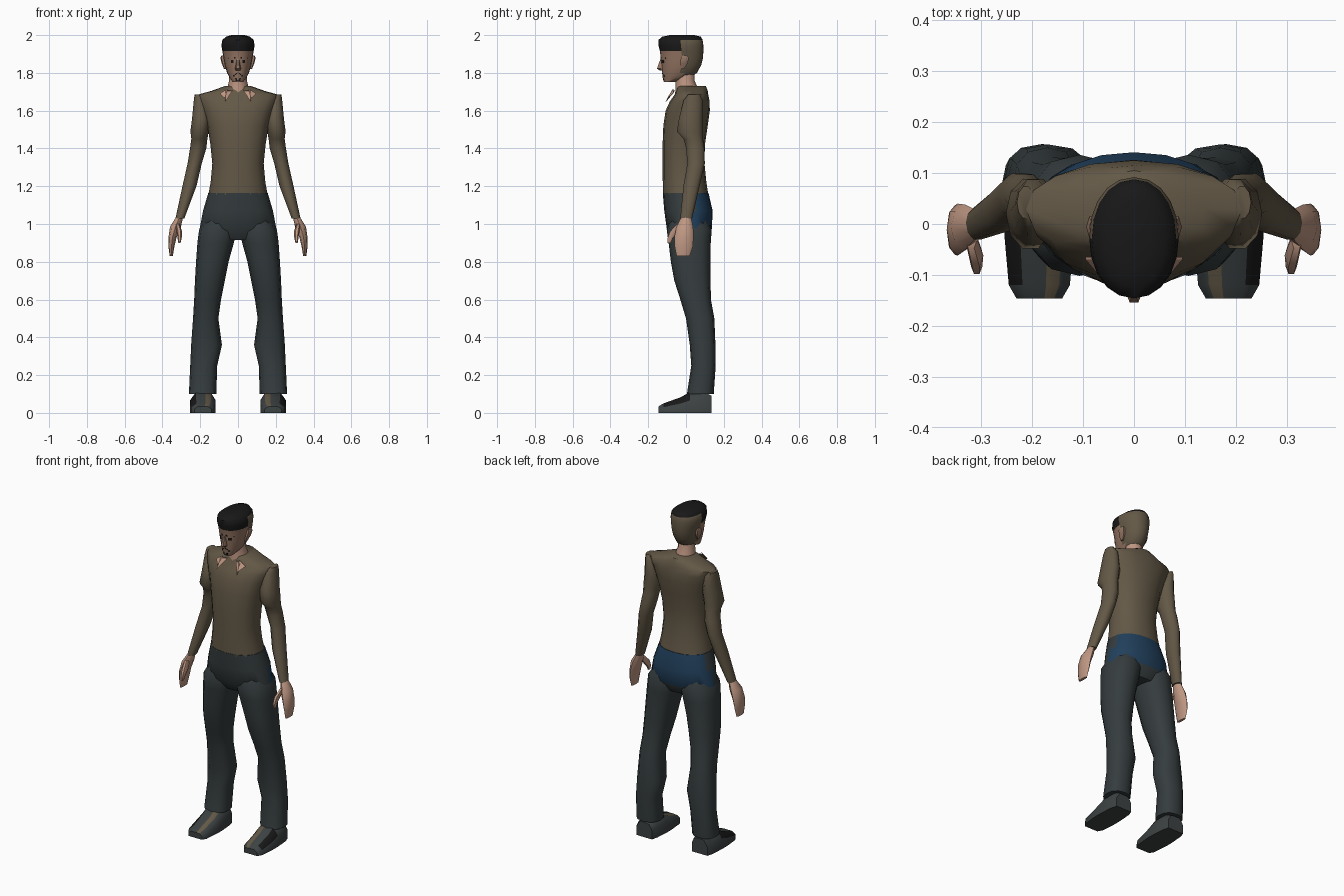
import bpy, bmesh, math
from mathutils import Vector

if "Cube" in bpy.data.objects:
    bpy.data.objects.remove(bpy.data.objects["Cube"])


def material(name, r, g, b):
    m = bpy.data.materials.new(name)
    m.diffuse_color = (r, g, b, 1)
    m.use_nodes = True
    m.node_tree.nodes["Principled BSDF"].inputs["Base Color"].default_value = m.diffuse_color
    return m


SHIRT = material("olive_cloth", 0.125, 0.098, 0.062)
TROUSER = material("dark_slate_cloth", 0.036, 0.046, 0.049)
BLUE = material("blue_cloth", 0.015, 0.05, 0.105)
SKIN = material("skin", 0.52, 0.31, 0.225)
FACE = material("tanned_skin", 0.30, 0.18, 0.125)
BLACK = material("black_hair", 0.009, 0.009, 0.009)
SHOE = material("grey_leather", 0.046, 0.054, 0.055)
EYE = material("eye_white", 0.32, 0.28, 0.25)


def finish(bm, name, mats, rule=None, angle=50):
    """Turn a bmesh into an object; rule(centre, normal) gives the material slot."""
    bmesh.ops.recalc_face_normals(bm, faces=bm.faces)
    if rule:
        for f in bm.faces:
            f.normal_update()
            f.material_index = rule(f.calc_center_median(), f.normal)
    me = bpy.data.meshes.new(name)
    bm.to_mesh(me)
    bm.free()
    for m in mats:
        me.materials.append(m)
    ob = bpy.data.objects.new(name, me)
    bpy.context.collection.objects.link(ob)
    bpy.ops.object.select_all(action='DESELECT')
    ob.select_set(True)
    bpy.context.view_layer.objects.active = ob
    bpy.ops.object.shade_smooth_by_angle(angle=math.radians(angle))
    return ob


def skin_rings(bm, rings):
    """Bridge closed rings of points and cap both ends."""
    loops = [[bm.verts.new(p) for p in r] for r in rings]
    n = len(loops[0])
    for a, b in zip(loops, loops[1:]):
        for i in range(n):
            j = (i + 1) % n
            bm.faces.new((a[i], a[j], b[j], b[i]))
    bm.faces.new(loops[0])
    bm.faces.new(loops[-1])


def ring(z, x0, x1, y0, y1, n, power):
    """Rounded outline at height z, given by its bounds."""
    pts = []
    for i in range(n):
        t = 2 * math.pi * i / n
        c, s = math.cos(t), math.sin(t)
        e = 2 / power
        pts.append(((x0 + x1) / 2 + (x1 - x0) / 2 * math.copysign(abs(c) ** e, c),
                    (y0 + y1) / 2 + (y1 - y0) / 2 * math.copysign(abs(s) ** e, s), z))
    return pts


def loft(name, rows, mats, n=12, power=2.0, rule=None, side=1):
    bm = bmesh.new()
    rings = [ring(*r, n, power) for r in rows]
    skin_rings(bm, [[(side * x, y, z) for x, y, z in r] for r in rings])
    return finish(bm, name, mats, rule)


def sym(rows):
    return [(z, -w, w, y0, y1) for z, w, y0, y1 in rows]


# Torso: shirt from the belt to the collar
loft("shirt", sym([(1.155, .157, -.122, .118), (1.22, .145, -.123, .108),
                   (1.32, .136, -.124, .098), (1.42, .146, -.124, .10),
                   (1.52, .162, -.12, .115), (1.60, .185, -.108, .126),
                   (1.65, .205, -.085, .125), (1.685, .212, -.06, .118),
                   (1.705, .14, -.055, .115), (1.73, .07, -.045, .105)]),
     [SHIRT], 16, 2.2)

# Seat of the trousers: blue at the back
loft("trouser_seat", sym([(1.165, .157, -.123, .119), (1.07, .185, -.115, .141),
                          (.975, .203, -.102, .137), (.915, .11, -.06, .10)]),
     [TROUSER, BLUE], 20, 2.2, lambda c, n: int(c.y > .035 and c.z > .97))

LEG = [(1.03, .02, .17, -.08, .11), (.97, .008, .206, -.102, .136),
       (.90, .022, .215, -.092, .131), (.80, .05, .222, -.08, .13),
       (.70, .07, .228, -.062, .13), (.60, .09, .232, -.03, .132),
       (.50, .104, .238, .0, .15), (.36, .085, .248, .02, .156),
       (.25, .11, .253, .028, .157), (.10, .115, .26, .005, .147)]
ARM = [(1.685, .195, .23, .01, .075), (1.655, .165, .234, -.015, .09),
       (1.56, .145, .243, -.04, .092), (1.49, .155, .252, -.052, .092),
       (1.45, .162, .247, -.015, .092), (1.40, .168, .254, -.002, .10),
       (1.32, .192, .267, .005, .102), (1.20, .22, .294, -.016, .074),
       (1.03, .284, .331, -.032, .034)]
HAND = [(1.04, .29, .326, -.024, .026), (.985, .302, .36, -.05, .038),
        (.93, .325, .368, -.062, .04), (.88, .337, .368, -.06, .036),
        (.83, .345, .362, -.05, .02)]
THUMB = [(1.0, .308, .332, -.05, -.01), (.96, .296, .325, -.088, -.035),
         (.925, .298, .32, -.10, -.068), (.90, .304, .316, -.098, -.08)]

# Shoe cross-sections along y: (y, half width, height)
SHOE_ROWS = [(-.146, .045, .034), (-.12, .06, .05), (-.03, .068, .082),
             (.02, .068, .11), (.10, .062, .11), (.136, .052, .09)]
SHOE_SHAPE = [(-1, 0), (-1, .6), (-.65, .95), (-.22, 1), (.55, 1), (1, .6), (1, 0)]


def shoe(name, side):
    def rule(c, n):
        x = (side * c.x - .186) / .066
        if c.y < 0 and n.z > .2:
            if -.65 < x < -.2:
                return 1                      # tan stripe over the toe
            if x > .6 and c.y > -.11:
                return 2                      # black outer patch
        return 0
    bm = bmesh.new()
    skin_rings(bm, [[(side * (.186 + w * u), y, h * v) for u, v in SHOE_SHAPE]
                    for y, w, h in SHOE_ROWS])
    finish(bm, name, [SHOE, SHIRT, BLACK], rule)


def prism(name, pts, shift, mats, rule=None):
    """Thin plate: an outline and the same outline moved by shift."""
    bm = bmesh.new()
    skin_rings(bm, [pts, [tuple(Vector(p) + Vector(shift)) for p in pts]])
    return finish(bm, name, mats, rule, 20)


for side, tag in ((1, "left"), (-1, "right")):
    loft(tag + "_trouser_leg", LEG, [TROUSER], 12, 2.4, side=side)
    loft(tag + "_sleeve", ARM, [SHIRT], 10, side=side)
    loft(tag + "_hand", HAND, [SKIN], 8, side=side)
    loft(tag + "_thumb", THUMB, [SKIN], 6, side=side)
    shoe(tag + "_shoe", side)
    # Open collar points standing off the chest
    for k, tri in enumerate(([(.03, -.062, 1.705), (.065, -.075, 1.705), (.068, -.11, 1.645)],
                             [(.055, -.07, 1.715), (.095, -.07, 1.69), (.07, -.10, 1.665)])):
        prism(f"{tag}_collar_point_{k}", [(side * x, y, z) for x, y, z in tri],
              (0, .005, .002), [SKIN, SHIRT], lambda c, n: int(n.y > .3))

# Neck
loft("neck", sym([(1.66, .06, -.06, .07), (1.725, .056, -.055, .06),
                  (1.76, .047, -.055, .045), (1.83, .047, -.06, .045)]), [SKIN], 12)

# Head: face in front, cropped sides and back, black hair on top
HEAD = [(1.752, .028, -.117, -.06), (1.775, .045, -.124, .02), (1.80, .058, -.125, .058),
        (1.84, .07, -.13, .08), (1.88, .077, -.134, .09), (1.915, .083, -.138, .092),
        (1.945, .088, -.146, .092), (1.975, .083, -.146, .088), (1.992, .062, -.125, .078),
        (2.0, .035, -.085, .045)]


def head_rule(c, n):
    if c.z > 1.975 or (c.z > 1.915 and c.y < -.03):
        return 2
    return 1 if c.y > -.015 and c.z > 1.785 else 0


loft("head", sym(HEAD), [FACE, SHIRT, BLACK], 20, 2.1, head_rule)


def face_y(x, z):
    """Front surface of the head at (x, z)."""
    for a, b in zip(HEAD, HEAD[1:]):
        if a[0] <= z <= b[0]:
            t = (z - a[0]) / (b[0] - a[0])
            w, y0, y1 = (a[i] + (b[i] - a[i]) * t for i in (1, 2, 3))
            return (y0 + y1) / 2 - (y1 - y0) / 2 * math.sqrt(max(0, 1 - (x / w) ** 2))
    return 0


def plate(name, outline, mat, lift=.003):
    prism(name, [(x, face_y(x, z) - lift, z) for x, z in outline], (0, .006, 0), [mat])


def box(x0, x1, z0, z1):
    return [(x0, z0), (x1, z0), (x1, z1), (x0, z1)]


# Eyes, brows, sideburns and ears
for s, tag in ((1, "left"), (-1, "right")):
    plate(tag + "_eye", box(s * .018, s * .045, 1.855, 1.868), EYE, .002)
    plate(tag + "_pupil", box(s * .024, s * .038, 1.853, 1.869), BLACK, .004)
    plate(tag + "_brow", [(s * .012, 1.876), (s * .05, 1.874), (s * .05, 1.881),
                          (s * .012, 1.885)], BLACK)
    plate(tag + "_moustache", [(s * .002, 1.797), (s * .026, 1.779), (s * .026, 1.787),
                               (s * .002, 1.803)], BLACK)
    loft(tag + "_ear", [(1.82, .062, .074, -.03, -.01), (1.85, .066, .086, -.035, .012),
                        (1.88, .07, .094, -.03, .018), (1.892, .074, .088, -.022, .008)],
         [FACE], 6, side=s)
plate("mouth", box(-.022, .022, 1.781, 1.786), BLACK, .004)
plate("chin_beard", [(-.012, 1.757), (.012, 1.757), (.016, 1.773), (-.016, 1.773)], BLACK)

# Nose
loft("nose", sym([(1.812, .012, -.14, -.11), (1.822, .017, -.157, -.11),
                  (1.84, .012, -.15, -.11), (1.875, .008, -.137, -.11)]), [FACE], 6)
